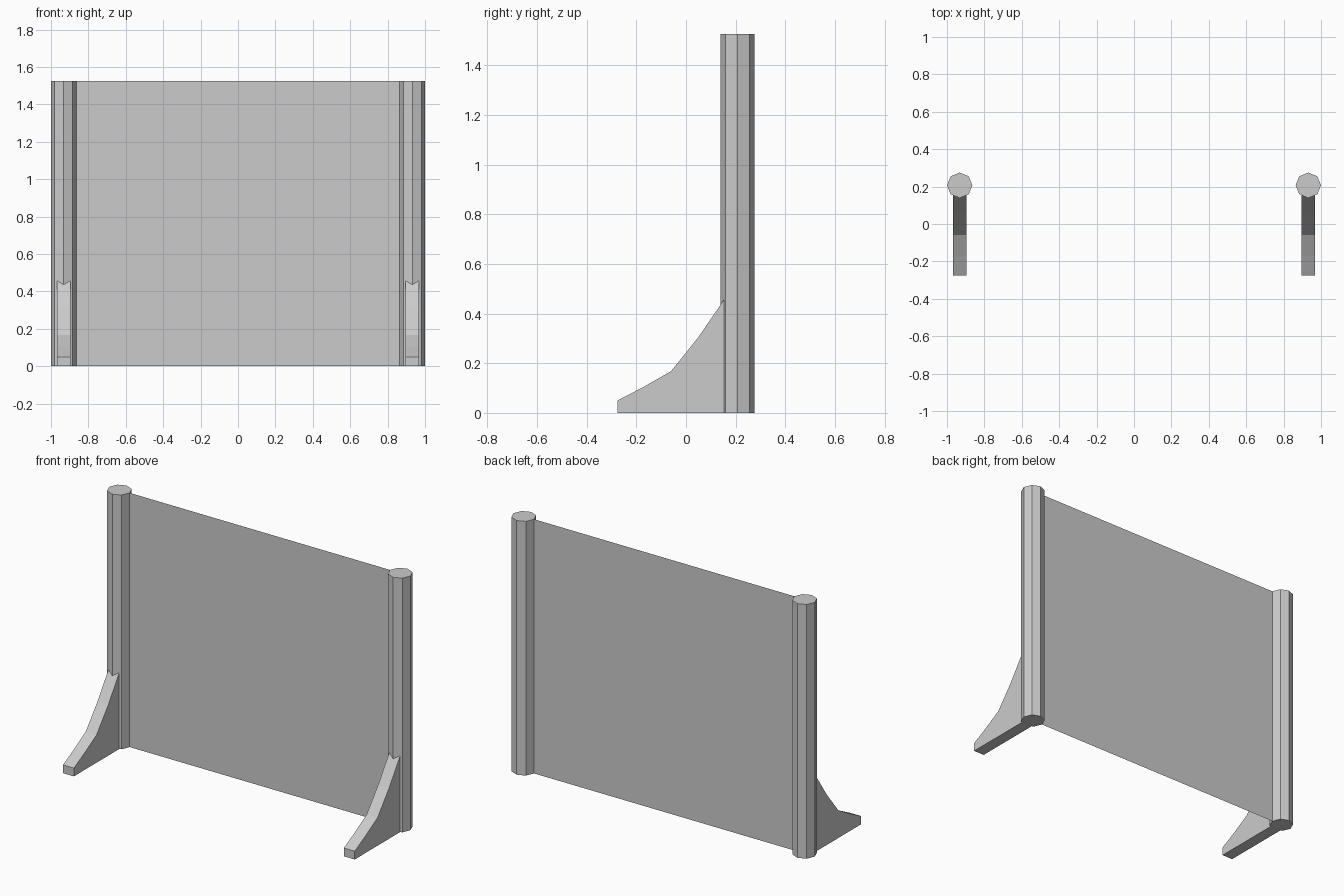
import bpy
import math

if "Cube" in bpy.data.objects:
    bpy.data.objects.remove(bpy.data.objects["Cube"])

POST_X, POST_Y, POST_R, HEIGHT = 0.932, 0.207, 0.068, 1.525
BRACE_HALF = 0.036


def make_object(name, verts, faces, mirrored=True):
    mesh = bpy.data.meshes.new(name)
    mesh.from_pydata(verts, [], faces)
    obj = bpy.data.objects.new(name, mesh)
    bpy.context.collection.objects.link(obj)
    if mirrored:
        obj.modifiers.new("mirror", "MIRROR").use_axis[0] = True
    return obj


def extrude(name, start, end):
    """Solid between two matching outlines."""
    n = len(start)
    faces = [tuple(reversed(range(n))), tuple(range(n, 2 * n))]
    faces += [(i, (i + 1) % n, n + (i + 1) % n, n + i) for i in range(n)]
    return make_object(name, start + end, faces)


# Eight-sided posts
ring = [(POST_X + POST_R * math.cos(i * math.pi / 4),
         POST_Y + POST_R * math.sin(i * math.pi / 4)) for i in range(8)]
extrude("post", [(x, y, 0) for x, y in ring], [(x, y, HEIGHT) for x, y in ring])

# Curved foot braces, ending at the post surface
profile = [(-0.276, 0), (0.153, 0), (0.153, 0.456), (0.05, 0.305),
           (-0.06, 0.168), (-0.17, 0.105), (-0.276, 0.05)]
extrude("foot_brace",
        [(POST_X - BRACE_HALF, y, z) for y, z in profile],
        [(POST_X + BRACE_HALF, y, z) for y, z in profile])

# Thin sheet stretched between the posts
edge = POST_X - POST_R
make_object("panel",
            [(-edge, POST_Y, 0), (edge, POST_Y, 0),
             (edge, POST_Y, HEIGHT), (-edge, POST_Y, HEIGHT)],
            [(0, 1, 2, 3)], mirrored=False)
